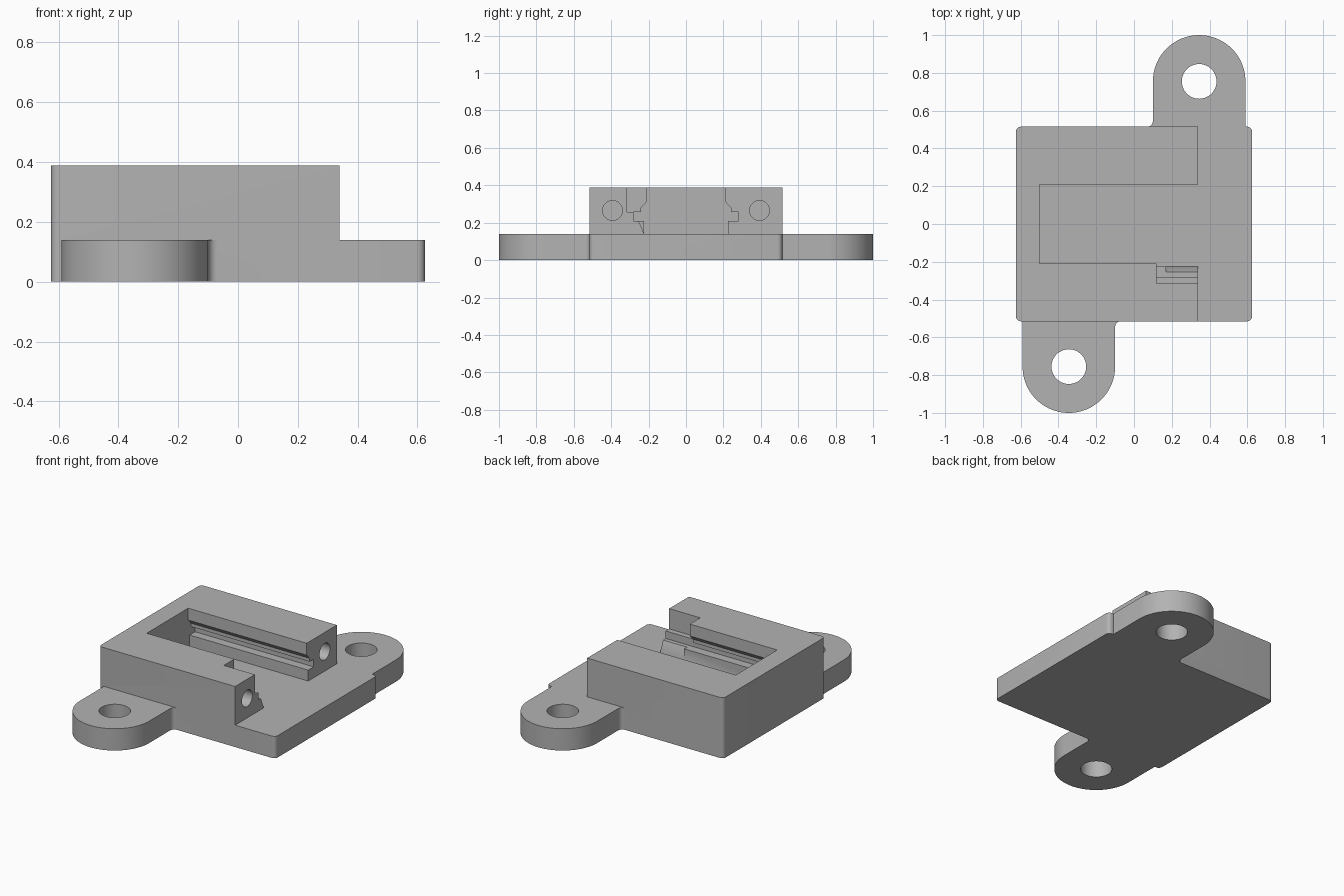
import bpy
import math
from mathutils import Vector

if "Cube" in bpy.data.objects:
    bpy.data.objects.remove(bpy.data.objects["Cube"])

HALF_X, HALF_Y = 0.625, 0.515
PLATE_H, BODY_H = 0.14, 0.388
OPEN_X, POCKET_X = 0.34, -0.5
CORNER, TAB_X, TAB_Y, TAB_R = 0.025, 0.345, 0.755, 0.245

grey = bpy.data.materials.new("plastic grey")
grey.use_nodes = True
colour = (0.45, 0.45, 0.45, 1)
grey.diffuse_color = colour
grey.node_tree.nodes["Principled BSDF"].inputs["Base Color"].default_value = colour


def arc(cx, cy, r, start, end, steps=8):
    angles = [math.radians(start + (end - start) * i / steps) for i in range(steps + 1)]
    return [(cx + r * math.cos(a), cy + r * math.sin(a)) for a in angles]


def prism(name, points, low, high, axis="z"):
    """Extrude a counter-clockwise outline along z (xy points) or x (yz points)."""
    place = (lambda p, h: (p[0], p[1], h)) if axis == "z" else (lambda p, h: (h, p[0], p[1]))
    n = len(points)
    verts = [place(p, h) for h in (low, high) for p in points]
    faces = [list(range(n))[::-1], list(range(n, 2 * n))]
    faces += [[i, (i + 1) % n, n + (i + 1) % n, n + i] for i in range(n)]
    mesh = bpy.data.meshes.new(name)
    mesh.from_pydata(verts, [], faces)
    mesh.materials.append(grey)
    obj = bpy.data.objects.new(name, mesh)
    bpy.context.collection.objects.link(obj)
    return obj


def rect(a0, a1, b0, b1):
    return [(a0, b0), (a1, b0), (a1, b1), (a0, b1)]


def combine(target, tool, operation="DIFFERENCE"):
    mod = target.modifiers.new(operation.lower(), "BOOLEAN")
    mod.operation, mod.solver, mod.object = operation, "EXACT", tool
    bpy.context.view_layer.objects.active = target
    bpy.ops.object.modifier_apply(modifier=mod.name)
    bpy.data.objects.remove(tool)


# Base plate with two mounting tabs, half an outline turned through 180 degrees
cx, cy = HALF_X - CORNER, HALF_Y - CORNER
half = arc(cx, -cy, CORNER, -90, 0, 5) + arc(cx, cy, CORNER, 0, 90, 5)
half += [(TAB_X + TAB_R, HALF_Y)] + arc(TAB_X, TAB_Y, TAB_R, 0, 180, 40)
half += arc(TAB_X - TAB_R - 0.03, HALF_Y + 0.03, 0.03, 0, -90, 6)
holder = prism("sensor_holder", half + [(-x, -y) for x, y in half], 0, PLATE_H)

# Raised housing, rounded only at its closed end
body = [(OPEN_X, -HALF_Y), (OPEN_X, HALF_Y)]
body += arc(-cx, cy, CORNER, 90, 180, 5) + arc(-cx, -cy, CORNER, 180, 270, 5)
combine(holder, prism("housing", body, 0, BODY_H), "UNION")

# Pocket with a slide groove in each side wall
side = [(0.225, PLATE_H), (0.225, 0.21), (0.28, 0.21), (0.28, 0.258),
        (0.24, 0.258), (0.24, 0.28), (0.21, 0.312), (0.21, 0.5)]
pocket = side + [(-y, z) for y, z in reversed(side)]
combine(holder, prism("pocket_cutter", pocket, POCKET_X, 0.7, "x"))

# Latch recess and sloped lead-in at the open end
combine(holder, prism("recess_cutter", rect(-0.315, -0.15, 0.258, 0.5), 0.12, 0.7, "x"))
lead_in = [(-0.225, PLATE_H + 0.003), (-0.2, 0.23), (-0.262, 0.23)]
combine(holder, prism("lead_in_cutter", lead_in, 0.17, 0.7, "x"))

# Screw holes through the tabs and blind holes in the open end
for s in (1, -1):
    combine(holder, prism("tab_hole_cutter", arc(s * TAB_X, s * TAB_Y, 0.092, 0, 350, 35), -0.1, 0.3))
    combine(holder, prism("end_hole_cutter", arc(s * 0.393, 0.265, 0.053, 0, 345, 23), -0.15, 0.7, "x"))

bpy.ops.object.select_all(action="DESELECT")
holder.select_set(True)
bpy.context.view_layer.objects.active = holder
bpy.ops.object.shade_smooth_by_angle(angle=math.radians(25))
